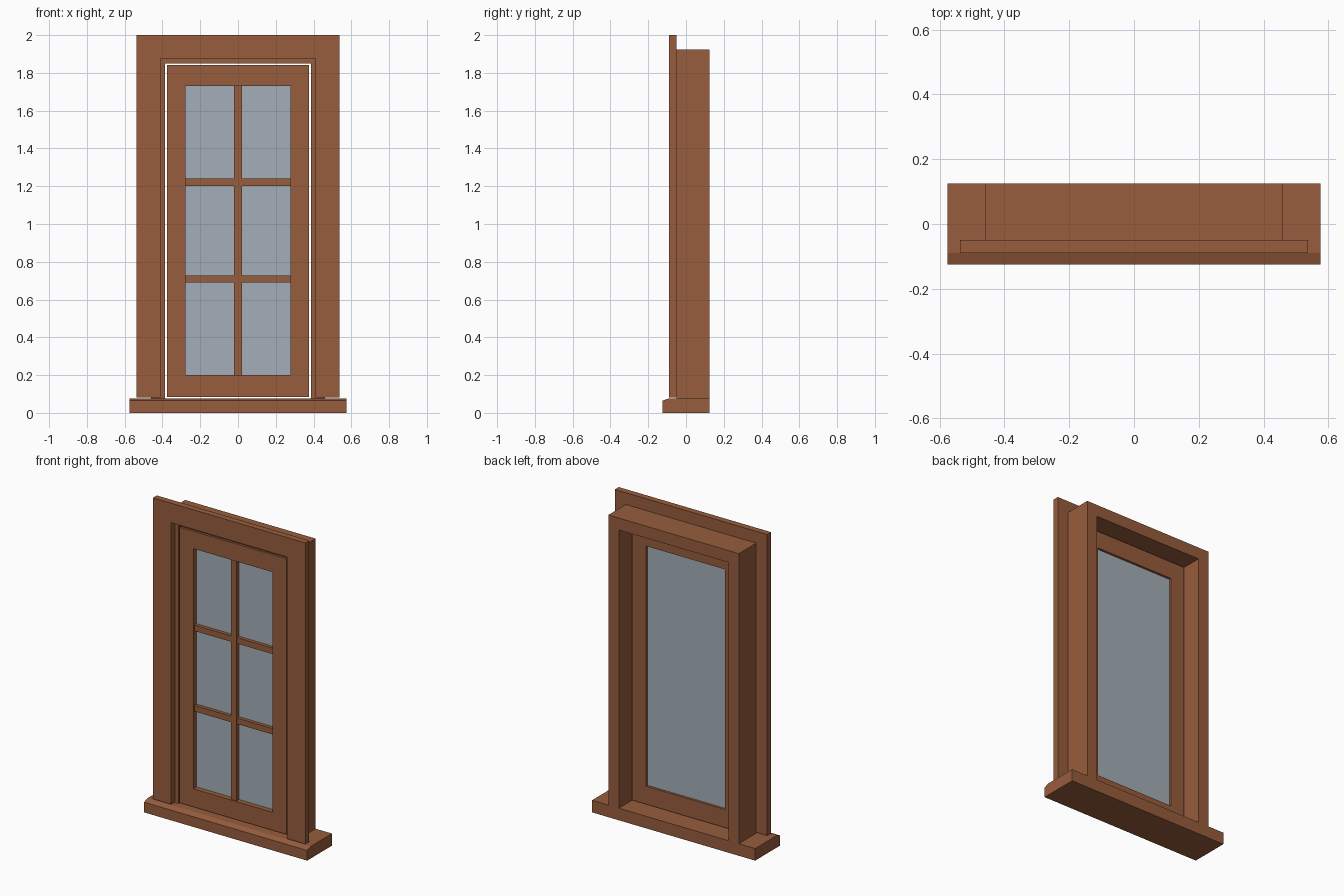
import bpy
import bmesh

if "Cube" in bpy.data.objects:
    bpy.data.objects.remove(bpy.data.objects["Cube"])


def material(name, rgb):
    m = bpy.data.materials.new(name)
    m.diffuse_color = (*rgb, 1)
    m.use_nodes = True
    m.node_tree.nodes["Principled BSDF"].inputs["Base Color"].default_value = m.diffuse_color
    return m


WOOD = material("brown_wood", (0.31, 0.11, 0.046))
GLASS = material("grey_blue_glass", (0.37, 0.43, 0.48))


def finish(name, bm, mat):
    bmesh.ops.recalc_face_normals(bm, faces=bm.faces)
    me = bpy.data.meshes.new(name)
    bm.to_mesh(me)
    bm.free()
    me.materials.append(mat)
    ob = bpy.data.objects.new(name, me)
    bpy.context.collection.objects.link(ob)
    return ob


def prism(name, outline, lo, hi, mat=WOOD, axis="y"):
    """Extrude an outline: (x, z) along y, or (y, z) along x."""
    bm = bmesh.new()
    put = (lambda a, b, t: (a, t, b)) if axis == "y" else (lambda a, b, t: (t, a, b))
    front = [bm.verts.new(put(a, b, lo)) for a, b in outline]
    back = [bm.verts.new(put(a, b, hi)) for a, b in outline]
    bm.faces.new(front)
    bm.faces.new(back)
    n = len(outline)
    for i in range(n):
        j = (i + 1) % n
        bm.faces.new((front[i], front[j], back[j], back[i]))
    return finish(name, bm, mat)


def rect(x0, x1, z0, z1):
    return [(x0, z0), (x1, z0), (x1, z1), (x0, z1)]


def ring(name, outer, inner, y0, y1):
    """Closed rectangular frame with an opening."""
    bm = bmesh.new()
    loops = [[bm.verts.new((x, y, z)) for x, z in pts]
             for pts, y in ((outer, y0), (inner, y0), (inner, y1), (outer, y1))]
    for k in range(4):
        a, b = loops[k], loops[(k + 1) % 4]
        for i in range(4):
            j = (i + 1) % 4
            bm.faces.new((a[i], a[j], b[j], b[i]))
    return finish(name, bm, WOOD)


# Sill with a sloped front lip
prism("sill", [(-0.125, 0), (0.125, 0), (0.125, 0.077), (-0.09, 0.077), (-0.125, 0.065)],
      -0.575, 0.575, axis="x")

# Jamb frame: two posts and a head
prism("jamb_frame", [(-0.46, 0.075), (-0.46, 1.925), (0.46, 1.925), (0.46, 0.075),
                     (0.386, 0.075), (0.386, 1.849), (-0.386, 1.849), (-0.386, 0.075)],
      -0.05, 0.125)

# Mitred front casing
for side, s in (("left", -1), ("right", 1)):
    prism(side + "_casing", [(s * 0.41, 0.082), (s * 0.537, 0.082), (s * 0.537, 2.0), (s * 0.41, 1.876)],
          -0.09, -0.05)
prism("head_casing", [(-0.41, 1.876), (0.41, 1.876), (0.537, 2.0), (-0.537, 2.0)], -0.09, -0.05)

# Sash, set in the jamb with a narrow gap all round
ring("sash", rect(-0.377, 0.377, 0.085, 1.841), rect(-0.279, 0.279, 0.2, 1.73), -0.05, 0.005)
prism("glass_pane", rect(-0.279, 0.279, 0.2, 1.73), -0.018, -0.01, GLASS)

# Glazing bars on the front of the glass
prism("vertical_bar", rect(-0.02, 0.02, 0.2, 1.73), -0.042, -0.016)
for i, z in enumerate((0.709, 1.221)):
    for side, s in (("left", -1), ("right", 1)):
        x0, x1 = sorted((s * 0.02, s * 0.279))
        prism(f"{side}_cross_bar_{i + 1}", rect(x0, x1, z - 0.019, z + 0.019), -0.04, -0.016)
